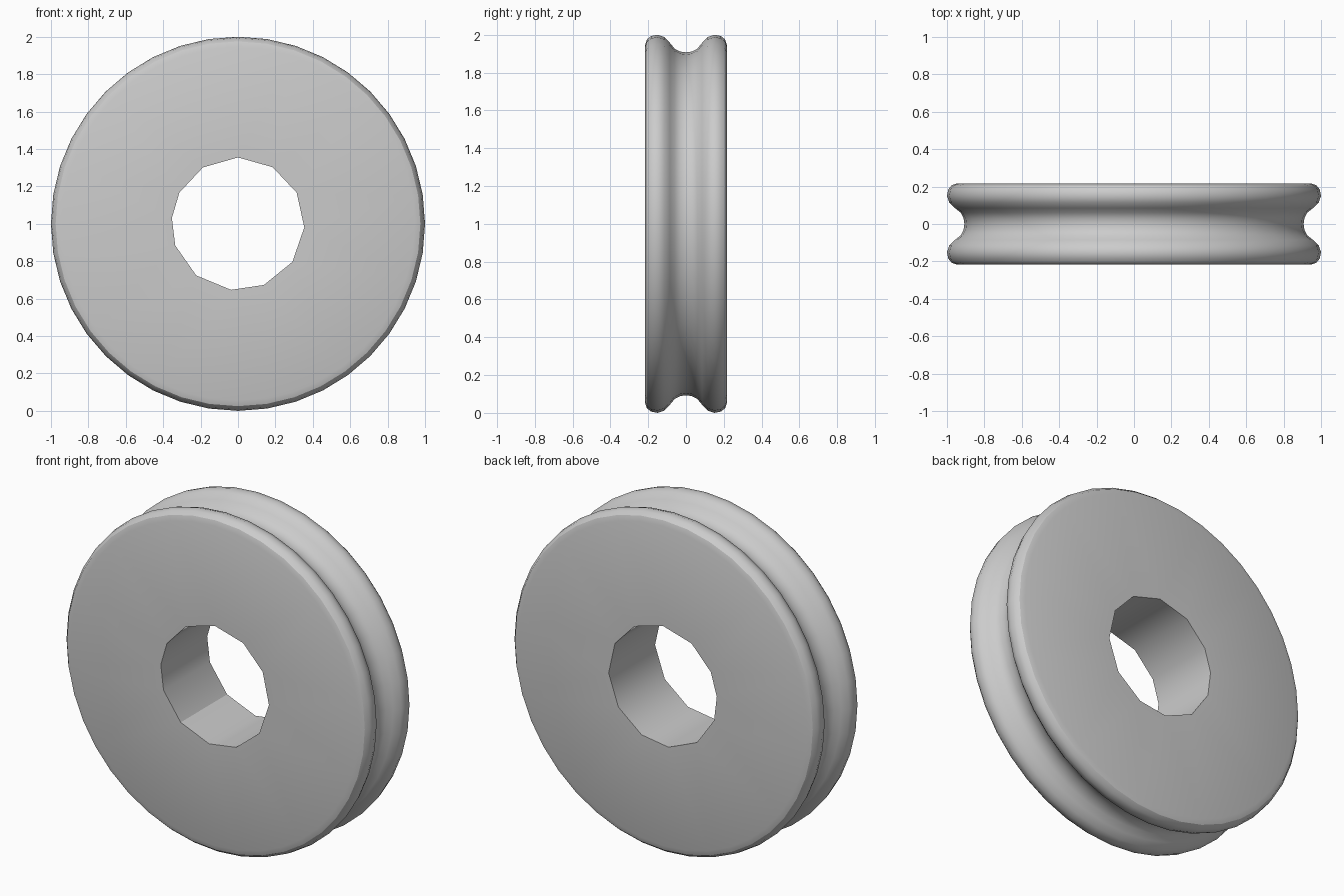
import bpy, bmesh, math

cube = bpy.data.objects.get("Cube")
if cube:
    bpy.data.objects.remove(cube)

grey = bpy.data.materials.new("light grey")
grey.use_nodes = True
grey.diffuse_color = (0.6, 0.6, 0.6, 1)
grey.node_tree.nodes["Principled BSDF"].inputs["Base Color"].default_value = (0.6, 0.6, 0.6, 1)

WIDTH = 0.217
SEGMENTS = 40
# Half of the grooved rim as (y, radius), from the flat face to the groove
half_rim = [(-WIDTH, 0.945), (-0.207, 0.975), (-0.185, 0.993), (-0.15, 1.0),
            (-0.115, 0.988), (-0.085, 0.957), (-0.06, 0.926), (-0.03, 0.911)]
rim = half_rim + [(0, 0.907)] + [(-y, r) for y, r in reversed(half_rim)]
rim_angles = [360 * i / SEGMENTS for i in range(SEGMENTS)]
# Coarse, slightly uneven bore, clockwise from the top
bore_angles = [0, 31.5, 62, 93, 125, 157, 186, 219, 251, 275, 298, 328]
bore = [(-WIDTH, 0.355), (WIDTH, 0.355)]

bm = bmesh.new()


def lathe(profile, angles):
    """Sweep a profile round the y axis; return its two end edge loops."""
    rings = []
    for y, r in profile:
        rings.append([bm.verts.new((r * math.sin(math.radians(a)), y,
                                    1 + r * math.cos(math.radians(a)))) for a in angles])
    n = len(angles)
    for a, b in zip(rings, rings[1:]):
        for i in range(n):
            j = (i + 1) % n
            bm.faces.new((a[i], a[j], b[j], b[i]))
    return [[bm.edges.get((ring[i], ring[(i + 1) % n])) for i in range(n)]
            for ring in (rings[0], rings[-1])]


# Rim and bore, joined by the flat side faces
rim_ends = lathe(rim, rim_angles)
bore_ends = lathe(bore, bore_angles)
for outer, inner, side in zip(rim_ends, bore_ends, (-1, 1)):
    bmesh.ops.triangle_fill(bm, edges=outer + inner, use_beauty=True, normal=(0, side, 0))
bmesh.ops.recalc_face_normals(bm, faces=bm.faces[:])

mesh = bpy.data.meshes.new("grooved_wheel")
bm.to_mesh(mesh)
bm.free()
mesh.materials.append(grey)
wheel = bpy.data.objects.new("grooved_wheel", mesh)
bpy.context.collection.objects.link(wheel)
bpy.ops.object.select_all(action="DESELECT")
wheel.select_set(True)
bpy.context.view_layer.objects.active = wheel
bpy.ops.object.shade_smooth_by_angle(angle=math.radians(32))
